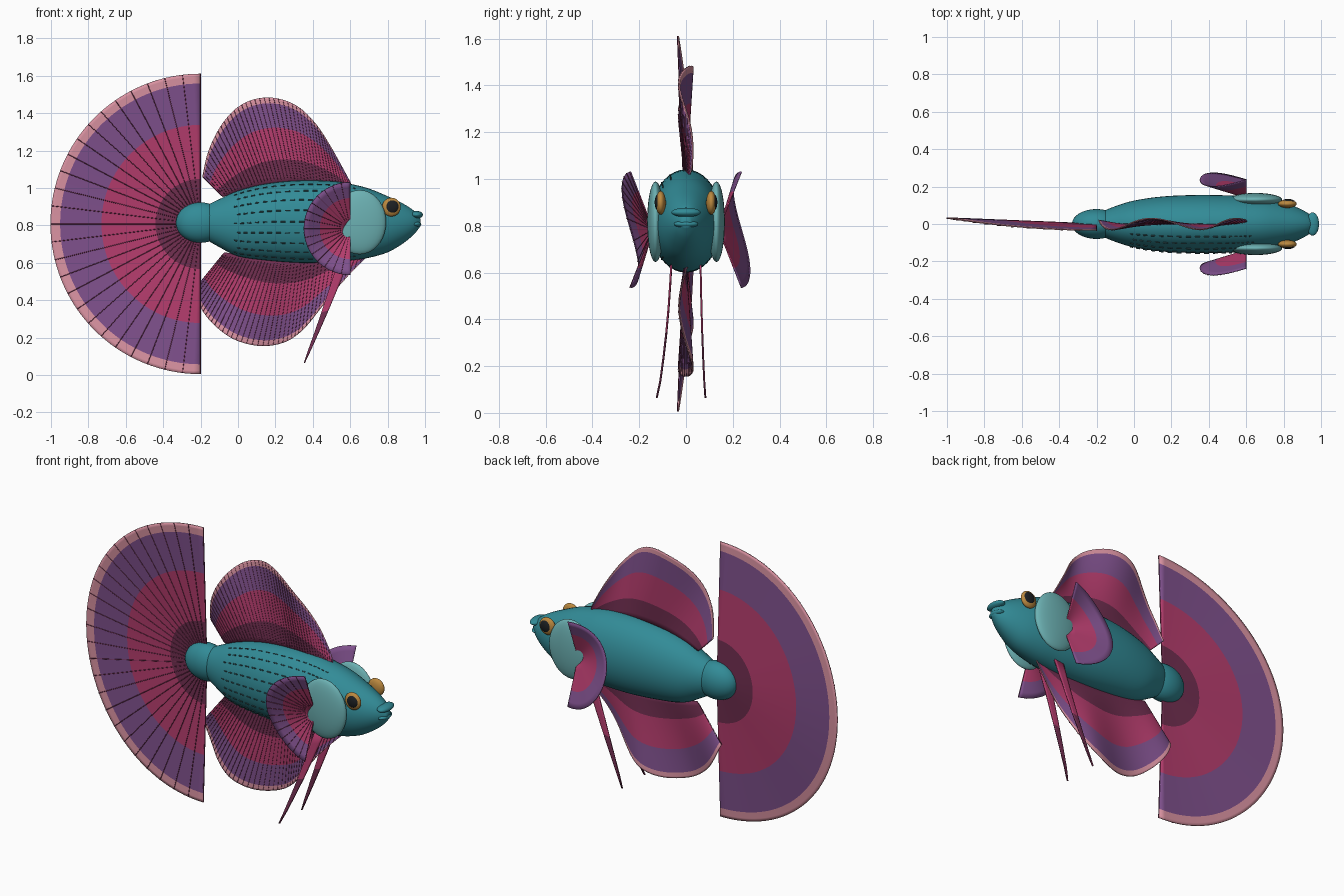
import bpy, bmesh, math
from mathutils import Vector
from math import sin, cos, pi, radians

if "Cube" in bpy.data.objects:
    bpy.data.objects.remove(bpy.data.objects["Cube"])


def material(name, rgb):
    m = bpy.data.materials.new(name)
    m.diffuse_color = (*rgb, 1)
    m.use_nodes = True
    m.node_tree.nodes["Principled BSDF"].inputs["Base Color"].default_value = m.diffuse_color
    return m


TEAL = material("teal", (0.032, 0.26, 0.31))
DARK_TEAL = material("dark teal", (0.035, 0.09, 0.10))
PALE = material("pale teal", (0.15, 0.44, 0.45))
MAROON = material("maroon", (0.16, 0.027, 0.078))
CRIMSON = material("crimson", (0.45, 0.045, 0.15))
PURPLE = material("purple", (0.21, 0.08, 0.26))
PINK = material("pink", (0.70, 0.29, 0.36))
GOLD = material("gold", (0.50, 0.25, 0.05))
BLACK = material("black", (0.012, 0.014, 0.016))


def spline(pts, t):
    """Smooth point on a chain of points, t in 0..1."""
    n = len(pts) - 1
    i = min(int(t * n), n - 1)
    f = t * n - i
    p = [pts[min(max(i + k, 0), n)] for k in (-1, 0, 1, 2)]
    return [0.5 * (2 * b + (c - a) * f + (2 * a - 5 * b + 4 * c - d) * f * f
                   + (3 * b - a - 3 * c + d) * f ** 3) for a, b, c, d in zip(*p)]


def finish(bm, name, mats):
    bmesh.ops.recalc_face_normals(bm, faces=bm.faces)
    me = bpy.data.meshes.new(name)
    bm.to_mesh(me)
    bm.free()
    for m in mats:
        me.materials.append(m)
    for p in me.polygons:
        p.use_smooth = True
    ob = bpy.data.objects.new(name, me)
    bpy.context.collection.objects.link(ob)
    return ob


def ellipsoid(name, loc, size, mat):
    bm = bmesh.new()
    bmesh.ops.create_uvsphere(bm, u_segments=32, v_segments=18, radius=1)
    for v in bm.verts:
        v.co = Vector(a * b for a, b in zip(v.co, size))
    ob = finish(bm, name, [mat])
    ob.location = loc
    return ob


def fin(name, f, bands, nu=64, thick=0.006):
    """Sheet f(u, v); bands = (upper v limit, material) from root to rim."""
    vs, lo = [0.02], 0.02
    for hi, _ in bands:
        vs += [lo + (hi - lo) * k / 3 for k in (1, 2, 3)]
        lo = hi
    bm = bmesh.new()
    grid = [[bm.verts.new(f(i / nu, v)) for v in vs] for i in range(nu + 1)]
    for i in range(nu):
        for j in range(len(vs) - 1):
            face = bm.faces.new((grid[i][j], grid[i + 1][j], grid[i + 1][j + 1], grid[i][j + 1]))
            face.material_index = j // 3
    ob = finish(bm, name, [m for _, m in bands])
    mod = ob.modifiers.new("thickness", 'SOLIDIFY')
    mod.thickness = thick
    mod.offset = 0
    return ob


def wires(name, lines, radius, mat):
    cu = bpy.data.curves.new(name, 'CURVE')
    cu.dimensions = '3D'
    cu.bevel_depth = radius
    cu.bevel_resolution = 0
    cu.use_fill_caps = True
    for line in lines:
        s = cu.splines.new('POLY')
        s.points.add(len(line) - 1)
        for p, co in zip(s.points, line):
            p.co = (*co, 1)
    cu.materials.append(mat)
    ob = bpy.data.objects.new(name, cu)
    bpy.context.collection.objects.link(ob)
    bpy.ops.object.select_all(action='DESELECT')
    bpy.context.view_layer.objects.active = ob
    ob.select_set(True)
    bpy.ops.object.convert(target='MESH')


def rays(name, f, count, radius=0.002, start=0.08):
    """Fine ribs lying on the front side of a fin."""
    off = Vector((0, -0.004, 0))
    lines = [[Vector(f(i / count, start + (1 - start) * k / 12)) + off for k in range(13)]
             for i in range(count + 1)]
    wires(name, lines, radius, MAROON)


# Body: lofted ellipses (x, centre z, half height, half width)
SECTIONS = [(-.22, .815, .05, .03), (-.17, .815, .09, .065), (-.1, .812, .128, .095),
            (0, .81, .175, .125), (.15, .818, .205, .147), (.33, .82, .22, .155),
            (.5, .82, .217, .153), (.6, .817, .205, .148), (.7, .812, .185, .138),
            (.8, .806, .15, .115), (.88, .81, .108, .085), (.94, .815, .064, .052),
            (.975, .815, .02, .02)]


def skin(t, a, grow=0.0):
    x, zc, h, w = spline(SECTIONS, t)
    return Vector((x, (w + grow) * cos(a), zc + (h + grow) * sin(a)))


bm = bmesh.new()
rings = [[bm.verts.new(skin(i / 48, 2 * pi * k / 40)) for k in range(40)] for i in range(49)]
for r, s in zip(rings, rings[1:]):
    for k in range(40):
        bm.faces.new((r[k], r[k - 1], s[k - 1], s[k]))
bm.faces.new(rings[0])
bm.faces.new(rings[-1])
finish(bm, "body", [TEAL])
ellipsoid("tail_root", (-.2, 0, .815), (.132, .08, .108), TEAL)

# Scale marks on the front flank
marks = []
for row in range(9):
    a = pi + radians(-64 + 16 * row)
    for k in range(17):
        t = 0.235 + 0.0225 * (k + 0.5 * (row % 2))
        marks.append([skin(t + d, a, 0.001) for d in (0, 0.006, 0.012)])
wires("scale_marks", marks, 0.0035, DARK_TEAL)

# Lips
ellipsoid("upper_lip", (.955, 0, .857), (.034, .062, .02), TEAL)
ellipsoid("lower_lip", (.95, 0, .807), (.03, .052, .016), TEAL)

# Banded fins
BANDS = [(.3, MAROON), (.66, CRIMSON), (.935, PURPLE), (1, PINK)]


def tail(u, v):
    a, r = (u - .5) * pi, .803 * v
    return (-.2 - r * cos(a), .033 * v * cos(2 * a), .808 + r * sin(a))


def blade(root, rim, phase):
    def f(u, v):
        (x0, z0), (x1, z1) = spline(root, u), spline(rim, u)
        y = .03 * v * sin(phase + u * 4 * pi)
        return (x0 + (x1 - x0) * v, y, z0 + (z1 - z0) * v)
    return f


dorsal = blade([(-.08, .95), (.15, 1.0), (.4, 1.01), (.62, .98)],
               [(-.19, 1.06), (-.155, 1.207), (-.075, 1.356), (.03, 1.452), (.165, 1.484),
                (.3, 1.447), (.405, 1.356), (.497, 1.217), (.6, 1.03)], 2.4)
anal = blade([(-.07, .66), (.15, .64), (.4, .63), (.69, .66)],
             [(-.24, .45), (-.2, .36), (-.13, .27), (-.02, .19), (.12, .155),
              (.25, .176), (.35, .245), (.46, .38), (.57, .51), (.7, .645)], 0.5)

fin("tail_fin", tail, BANDS)
rays("tail_rays", tail, 26)
fin("dorsal_fin", dorsal, BANDS)
rays("dorsal_rays", dorsal, 44, 0.0014)
fin("anal_fin", anal, BANDS)
rays("anal_rays", anal, 44, 0.0014)

# Paired parts
for side, tag in ((-1, "near"), (1, "far")):
    ellipsoid(tag + "_gill_cover", (.65, side * .13, .817), (.142, .036, .172), PALE)
    ellipsoid(tag + "_eye", (.82, side * .108, .898), (.05, .022, .05), GOLD)
    ellipsoid(tag + "_pupil", (.824, side * .118, .9), (.036, .016, .036), BLACK)

    def pectoral(u, v, side=side):
        a, r = (u - .5) * pi, .248 * v
        y = side * (.14 + .097 * v) - .036 * v * sin(2 * a)
        return (.6 - r * cos(a), y, .783 + r * sin(a))

    fin(tag + "_pectoral_fin", pectoral, [(.66, CRIMSON), (1, PURPLE)], 40, 0.005)
    if side < 0:
        rays("near_pectoral_rays", pectoral, 16, 0.0015, 0.2)

    # Long trailing ventral fin
    tip_y = -.125 if side < 0 else .083

    def ventral(u, v, side=side, tip_y=tip_y):
        x, z = spline([(.58, .65), (.465, .34), (.355, .065)], v)
        w = .065 * (1 - v) + .006
        y = side * .062 + (tip_y - side * .062) * v ** 1.5
        return (x + (u - .5) * w, y, z + (u - .5) * w * .3)

    fin(tag + "_ventral_fin", ventral, [(.5, CRIMSON), (1, MAROON)], 4, 0.008)
